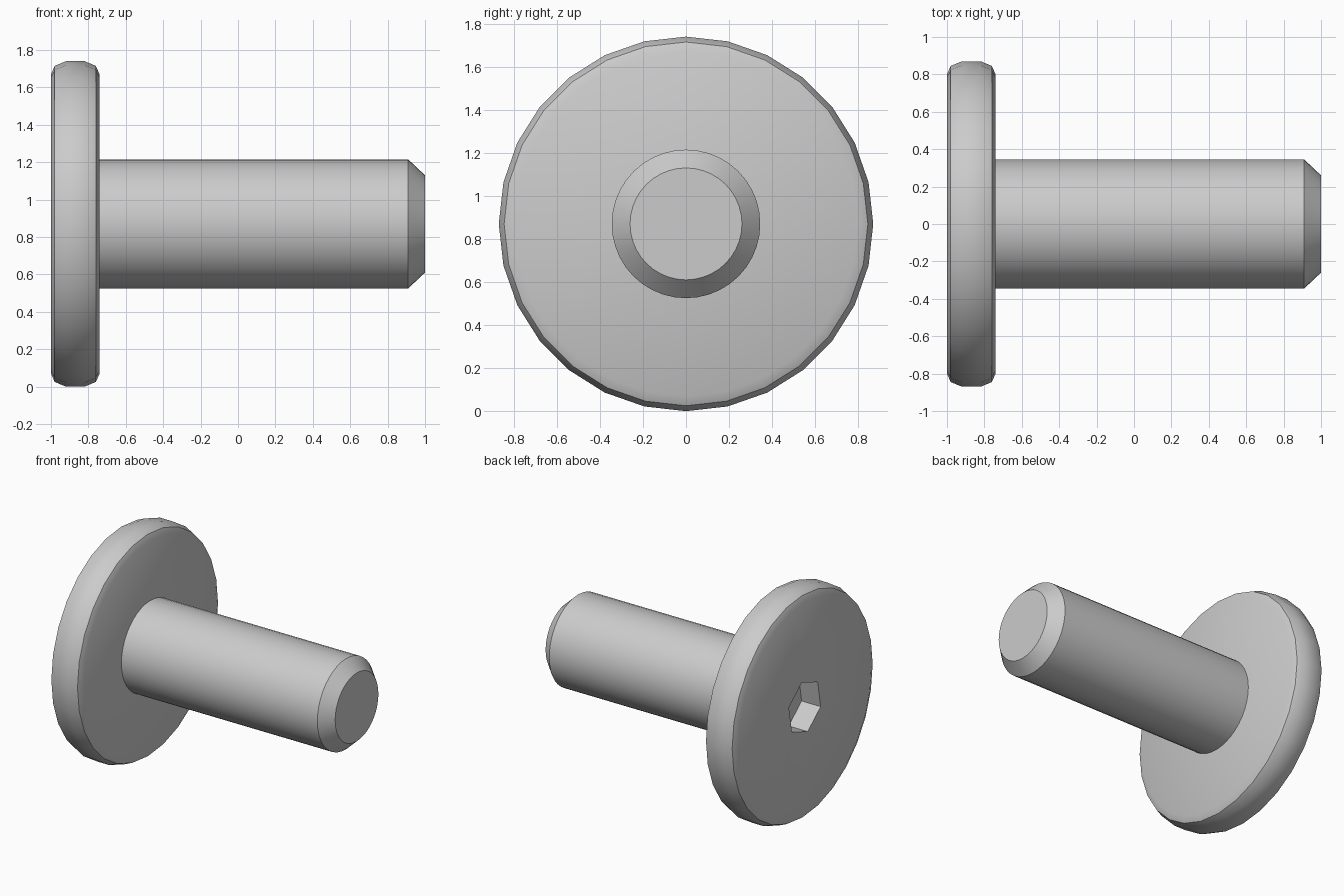
import bpy, bmesh
from math import cos, sin, tau, radians

old = bpy.data.objects.get("Cube")
if old:
    bpy.data.objects.remove(old, do_unlink=True)

AXIS_Z = 0.87

steel = bpy.data.materials.new("grey steel")
steel.use_nodes = True
COLOR = (0.6, 0.6, 0.6, 1)
steel.diffuse_color = COLOR
steel.node_tree.nodes["Principled BSDF"].inputs["Base Color"].default_value = COLOR


def lathe(name, profile, sides, turn=0.0):
    """Revolve (x, radius) points around the long axis, with capped ends."""
    bm = bmesh.new()
    rings = []
    for x, r in profile:
        angles = [turn + tau * i / sides for i in range(sides)]
        rings.append([bm.verts.new((x, r * cos(a), AXIS_Z + r * sin(a))) for a in angles])
    for a, b in zip(rings, rings[1:]):
        for i in range(sides):
            j = (i + 1) % sides
            bm.faces.new((a[i], a[j], b[j], b[i]))
    bm.faces.new(rings[0])
    bm.faces.new(rings[-1])
    bmesh.ops.recalc_face_normals(bm, faces=bm.faces)
    mesh = bpy.data.meshes.new(name)
    bm.to_mesh(mesh)
    bm.free()
    mesh.materials.append(steel)
    obj = bpy.data.objects.new(name, mesh)
    bpy.context.collection.objects.link(obj)
    return obj


def activate(obj):
    bpy.ops.object.select_all(action='DESELECT')
    obj.select_set(True)
    bpy.context.view_layer.objects.active = obj


# Wide flat head with rounded rim
half = [(-0.13, 0.80), (-0.11, 0.845), (-0.05, 0.87)]
rim = half + [(-x, r) for x, r in reversed(half)]
head = lathe("bolt_head", [(x - 0.87, r) for x, r in rim], 28)

# Hexagonal drive socket cut into the head
cutter = lathe("socket_cutter", [(-1.1, 0.203), (-0.84, 0.203)], 6, radians(20))
cutter.hide_render = True
cut = head.modifiers.new("hex_socket", 'BOOLEAN')
cut.operation = 'DIFFERENCE'
cut.solver = 'EXACT'
cut.object = cutter
activate(head)
bpy.ops.object.modifier_apply(modifier=cut.name)
bpy.data.objects.remove(cutter, do_unlink=True)

# Plain shank with chamfered tip
shank = lathe("bolt_shank", [(-0.76, 0.345), (0.91, 0.345), (1.0, 0.26)], 40)

for part in (head, shank):
    activate(part)
    bpy.ops.object.shade_smooth_by_angle(angle=radians(40))
